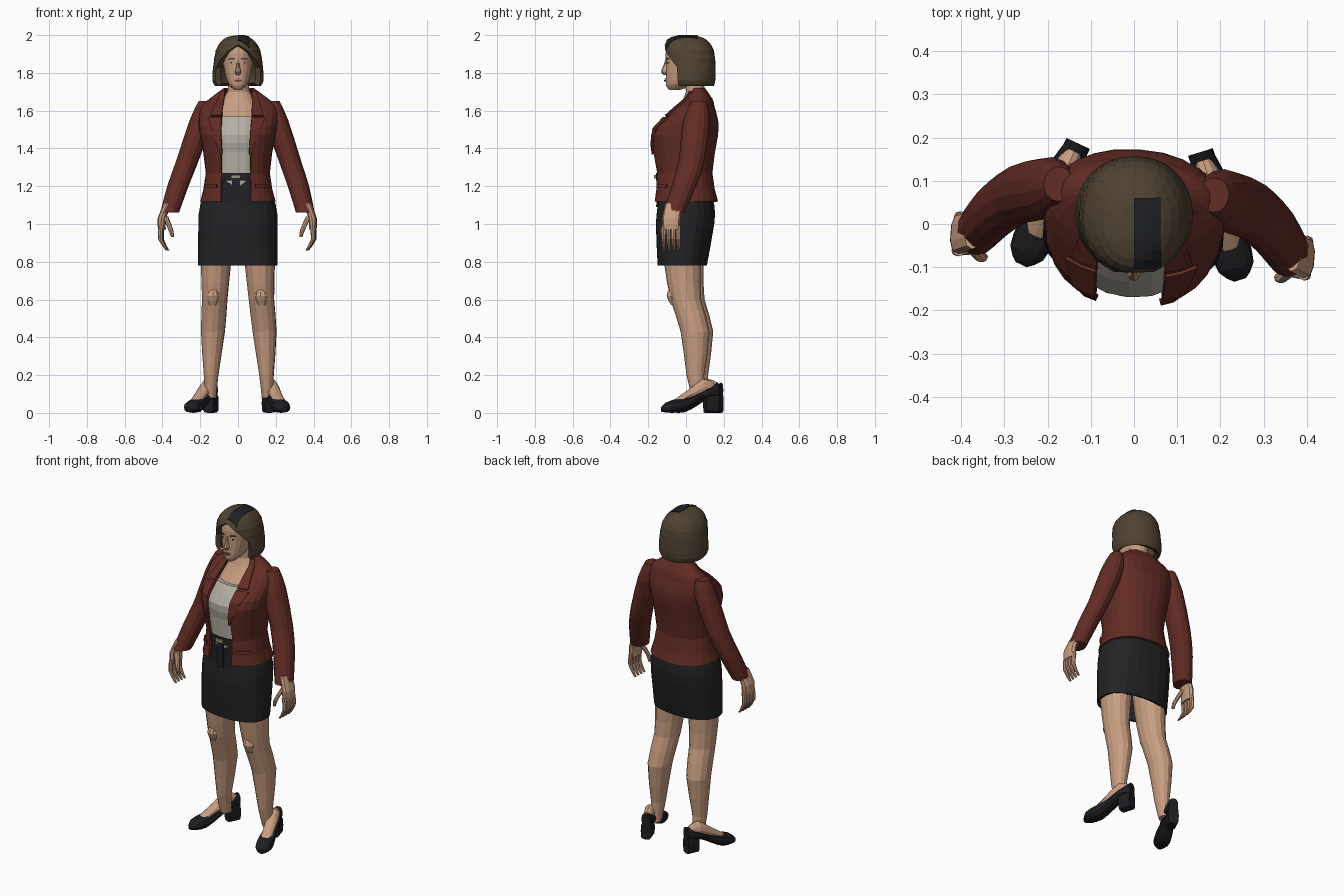
import bpy, math
from mathutils import Matrix, Vector
from mathutils.bvhtree import BVHTree

cube = bpy.data.objects.get("Cube")
if cube:
    bpy.data.objects.remove(cube, do_unlink=True)

TURN = Matrix.Rotation(-.07, 4, 'Z')   # the body stands slightly turned
STILL = Matrix.Identity(4)             # the head looks straight ahead


def material(name, *rgb):
    m = bpy.data.materials.new(name)
    m.use_nodes = True
    m.diffuse_color = (*rgb, 1)
    node = next(n for n in m.node_tree.nodes if n.type == 'BSDF_PRINCIPLED')
    node.inputs["Base Color"].default_value = (*rgb, 1)
    node.inputs["Roughness"].default_value = .8
    return m


SKIN = material("skin", .58, .34, .22)
JACKET = material("jacket red", .125, .025, .018)
CLOTH = material("skirt black", .016, .016, .018)
SHIRT = material("blouse cream", .46, .43, .37)
HAIR = material("hair brown", .08, .056, .032)
PARTING = material("hair parting dark", .014, .015, .018)
SHOE = material("shoe black", .013, .013, .016)
METAL = material("buckle tan", .36, .28, .19)
LIPS = material("lip brown", .36, .15, .1)


def make(name, verts, faces, mat, place, thick=0, offset=-1):
    mesh = bpy.data.meshes.new(name)
    mesh.from_pydata(verts, [], faces)
    mesh.transform(place)
    if place.determinant() < 0:
        mesh.flip_normals()
    mesh.materials.append(mat)
    obj = bpy.data.objects.new(name, mesh)
    bpy.context.collection.objects.link(obj)
    if thick:
        mod = obj.modifiers.new("thickness", 'SOLIDIFY')
        mod.thickness, mod.offset = thick, offset


def refine(keys, steps):
    """Smooth curve through a few key rows."""
    keys = [Vector(k) for k in keys]
    rows = []
    for i in range(len(keys) - 1):
        a, b = keys[i], keys[i + 1]
        before, after = keys[max(i - 1, 0)], keys[min(i + 2, len(keys) - 1)]
        go, stop = (b - before) / 2, (after - a) / 2
        for k in range(steps):
            t = k / steps
            bend = (go * (1 - t) - stop * t) * t * (1 - t)
            ease = t * t * (3 - 2 * t)
            rows.append(a.lerp(b, ease) + bend)
    return rows + [keys[-1]]


def bridge(rings, wrap):
    n = len(rings[0])
    verts = [p for ring in rings for p in ring]
    faces = []
    for i in range(len(rings) - 1):
        for j in range(n if wrap else n - 1):
            k = (j + 1) % n
            faces.append((i * n + j, i * n + k, (i + 1) * n + k, (i + 1) * n + j))
    return verts, faces


def outline(row, sides, square, gap=None):
    """Level section of a part, optionally open at the front."""
    z, x, w, front, back = row
    start = math.asin((gap(z, w) / w) ** (1 / square)) if gap else 0
    steps = sides - 1 if gap else sides
    middle, depth = (front + back) / 2, (back - front) / 2
    ring = []
    for k in range(sides):
        t = start + 2 * (math.pi - start) * k / steps
        s, c = math.sin(t), math.cos(t)
        ring.append((x + w * math.copysign(abs(s) ** square, s),
                     middle - depth * math.copysign(abs(c) ** square, c), z))
    return ring


def body(name, rows, mat, place=TURN, sides=14, square=1, gap=None, caps="bottom top", steps=2, thick=0):
    """Loft through key rows; returns the closed surface for laying plates on."""
    rows = refine(rows, steps)
    verts, faces = bridge([outline(r, sides, square, gap) for r in rows], not gap)
    if "bottom" in caps:
        faces.append(tuple(reversed(range(sides))))
    if "top" in caps:
        faces.append(tuple(range(len(verts) - sides, len(verts))))
    make(name, verts, faces, mat, place, thick)
    return BVHTree.FromPolygons(*bridge([outline(r, sides, square) for r in rows], True))


def level(*keys):
    """Rows of height, half width, front and back on the centre line."""
    return [(z, 0, w, front, back) for z, w, front, back in keys]


def limb(depth, *keys):
    """Rows of height, centre x, centre y and radius."""
    return [(z, x, r, y - r * depth, y + r * depth) for z, x, y, r in keys]


def drape(name, surface, keys, mat, place=TURN, thick=.006):
    """Thin plate laid on a front surface; keys hold height and two x limits."""
    rings, y = [], 0
    for z, a, b in refine(keys, 3):
        ring = []
        for k in range(5):
            x = a + (b - a) * k / 4
            hit = surface.ray_cast((x, -1, z), (0, 1, 0))[0]
            y = hit.y if hit else y
            ring.append((x, y - .001, z))
        rings.append(ring)
    make(name, *bridge(rings, False), mat, place, thick, 1)


def jacket_gap(z, w):
    return min(.08, w * .9)


def hair_gap(z, w):
    # The opening closes towards the hairline
    return w * .88 * math.sqrt(min(1, max(0, (1.94 - z) / .1)))


# Torso
body("neck_and_chest", level((1.5, .13, -.12, .1), (1.57, .12, -.08, .11), (1.62, .11, -.04, .11),
                             (1.7, .06, 0, .1), (1.79, .05, -.02, .09)), SKIN, sides=18)
body("blouse", level((1.2, .14, -.15, .11), (1.38, .15, -.16, .12), (1.47, .15, -.17, .12),
                     (1.57, .14, -.1, .12)), SHIRT, sides=20, square=.9)
coat = body("jacket", level((1.12, .2, -.17, .17), (1.27, .17, -.16, .14), (1.47, .2, -.19, .17),
                            (1.55, .21, -.13, .17), (1.62, .2, -.05, .15), (1.66, .16, 0, .14),
                            (1.72, .08, .03, .1)),
            JACKET, sides=25, square=.88, gap=jacket_gap, caps="", thick=.012)

# Skirt, belt and buckle
skirt = body("skirt", level((.78, .21, -.15, .11), (1, .21, -.16, .15), (1.1, .2, -.15, .15),
                            (1.25, .15, -.15, .12)), CLOTH, sides=22, square=.85, caps="top", thick=.012)
belt = body("belt", level((1.23, .155, -.16, .12), (1.27, .155, -.16, .12)), CLOTH, sides=22, square=.85)
drape("buckle", belt, [(1.24, -.025, .025), (1.26, -.025, .025)], METAL, thick=.009)
drape("skirt_fly", skirt, [(1.09, -.02, .02), (1.23, -.02, .02)], CLOTH)

for side, tag in ((1, "left_"), (-1, "right_")):
    mirror = Matrix.Diagonal((side, 1, 1, 1))
    place = TURN @ mirror

    # Jacket details
    drape(tag + "lapel", coat, [(1.37, .07, .08), (1.56, .08, .15)], JACKET, place, .009)
    drape(tag + "collar", coat, [(1.57, .08, .14), (1.7, .07, .09)], JACKET, place, .009)
    drape(tag + "pocket_flap", coat, [(1.19, .1, .16), (1.21, .1, .16)], JACKET, place, .008)

    # Arm and hand
    body(tag + "sleeve", limb(1.15, (1.06, .36, -.04, .05), (1.2, .32, .01, .057), (1.34, .27, .05, .06),
                              (1.55, .2, .07, .062), (1.65, .18, .08, .035)), JACKET, place)
    body(tag + "palm", limb(2.2, (.97, .4, -.05, .02), (1.03, .4, -.05, .022), (1.11, .37, -.04, .02)),
         SKIN, place, sides=10, square=.8)
    for i, finger in enumerate(("index", "middle", "ring", "little")):
        y = -.09 + .026 * i
        body(tag + finger + "_finger", limb(1, (.86, .37, y, .007), (.92, .405, y, .012), (.99, .4, y, .013)),
             SKIN, place, sides=8)
    body(tag + "thumb", limb(1, (.93, .34, -.1, .008), (.97, .35, -.1, .013), (1.04, .38, -.07, .015)),
         SKIN, place, sides=8)

    # Leg and knee
    body(tag + "leg", limb(1.2, (.08, .15, .08, .03), (.2, .147, .06, .039), (.43, .137, .058, .064),
                           (.6, .124, .008, .068), (.78, .117, -.01, .08), (.95, .11, -.01, .09)),
         SKIN, place)
    body(tag + "kneecap", limb(1, (.57, .13, -.05, .02), (.62, .126, -.057, .037), (.66, .124, -.06, .02)),
         SKIN, place, sides=10)

    # Foot and heeled shoe, lofted from heel to toe
    step = (place @ Matrix.Translation((.142, .177, 0)) @ Matrix.Rotation(.37, 4, 'Z')
            @ Matrix.Rotation(math.pi / 2, 4, 'X'))
    body(tag + "foot", level((.02, .02, .09, .16), (.08, .034, .09, .18), (.15, .034, .07, .13),
                             (.24, .03, .03, .07)), SKIN, step, sides=12)
    body(tag + "shoe", level((0, .026, .08, .16), (.06, .039, .08, .135), (.11, .039, .06, .11),
                             (.16, .041, .03, .09), (.22, .047, .002, .077), (.28, .042, .002, .057),
                             (.31, .014, .006, .03)), SHOE, step, sides=12, square=.8)
    body(tag + "heel", level((0, .03, 0, .1), (.07, .03, 0, .1)), SHOE, step, sides=12, square=.5)

# Head and face
head = body("head", level((1.71, .02, -.09, -.03), (1.73, .042, -.104, .02), (1.76, .06, -.107, .06),
                          (1.84, .078, -.106, .115), (1.9, .08, -.108, .12), (1.94, .07, -.1, .12)),
            SKIN, STILL, sides=20, square=.92)
body("nose", level((1.79, .01, -.118, -.09), (1.805, .017, -.132, -.09), (1.84, .008, -.119, -.09),
                   (1.87, .007, -.109, -.09)), SKIN, STILL, sides=8)
drape("upper_lip", head, [(1.765, -.022, .022), (1.77, -.01, .01)], LIPS, STILL)
drape("lower_lip", head, [(1.755, -.01, .01), (1.763, -.02, .02)], LIPS, STILL, .008)
for side, tag in ((1, "left_"), (-1, "right_")):
    mirror = Matrix.Diagonal((side, 1, 1, 1))
    drape(tag + "eye", head, [(1.85, .02, .045), (1.858, .024, .045)], SHIRT, mirror, .002)
    drape(tag + "pupil", head, [(1.85, .03, .038), (1.858, .03, .038)], PARTING, mirror, .003)
    drape(tag + "eyebrow", head, [(1.872, .016, .05), (1.878, .02, .046)], HAIR, mirror, .004)

# Bobbed hair with a dark parting laid over the crown
bob = body("hair", level((1.73, .12, -.1, .147), (1.76, .136, -.11, .155), (1.83, .132, -.115, .157),
                         (1.92, .118, -.12, .147), (1.97, .086, -.1, .115), (1.99, .055, -.06, .08),
                         (1.997, .025, -.025, .045)),
           HAIR, STILL, sides=25, square=.95, gap=hair_gap, caps="top", thick=.03)
strip = []
for k in range(9):
    row = []
    for m in range(4):
        x, y = .02 * m, .02 * k - .1
        hit = bob.ray_cast((x, y, 3), (0, 0, -1))[0]
        # The crown is open in the closed surface, so bridge it at full height
        row.append((x, y, hit.z if hit and hit.z > 1.9 else 1.996))
    strip.append(row)
make("hair_parting", *bridge(strip, False), PARTING, STILL, .005, 1)
